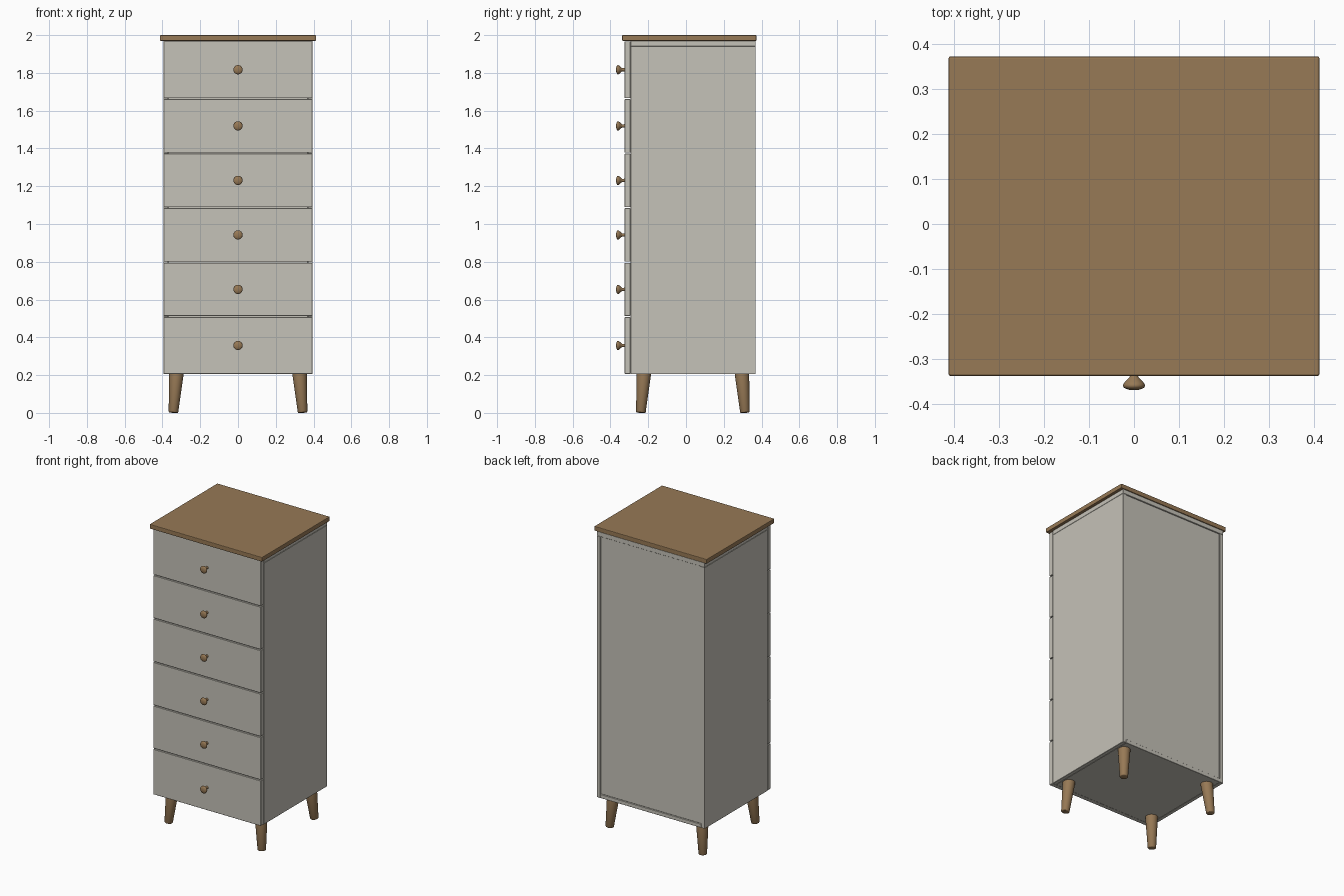
import bpy, bmesh, math
from mathutils import Vector

if "Cube" in bpy.data.objects:
    bpy.data.objects.remove(bpy.data.objects["Cube"])


def material(name, rgb):
    m = bpy.data.materials.new(name)
    m.diffuse_color = (*rgb, 1)
    m.use_nodes = True
    m.node_tree.nodes["Principled BSDF"].inputs["Base Color"].default_value = m.diffuse_color
    return m


GREY = material("warm grey paint", (0.56, 0.54, 0.48))
WOOD = material("brown wood", (0.31, 0.192, 0.092))


def finish(bm, name, mat, smooth=False):
    bmesh.ops.recalc_face_normals(bm, faces=bm.faces)
    me = bpy.data.meshes.new(name)
    for f in bm.faces:
        f.smooth = smooth
    bm.to_mesh(me)
    bm.free()
    me.materials.append(mat)
    ob = bpy.data.objects.new(name, me)
    bpy.context.collection.objects.link(ob)
    if smooth:
        bpy.ops.object.select_all(action='DESELECT')
        ob.select_set(True)
        bpy.context.view_layer.objects.active = ob
        bpy.ops.object.shade_smooth_by_angle(angle=math.radians(40))
    return ob


def box(name, x, y, z, mat, bevel=0.0015, segments=1):
    """Board spanning the given (low, high) ranges, with eased edges."""
    bm = bmesh.new()
    bmesh.ops.create_cube(bm, size=1)
    for v in bm.verts:
        v.co = [r[0] if c < 0 else r[1] for c, r in zip(v.co, (x, y, z))]
    ob = finish(bm, name, mat)
    mod = ob.modifiers.new("eased edges", 'BEVEL')
    mod.width = bevel
    mod.segments = segments
    return ob


def lathe(name, start, direction, profile, mat, sides=32):
    """Turned part: profile is (radius, distance along the axis)."""
    start, direction = Vector(start), Vector(direction).normalized()
    rot = direction.to_track_quat('Z', 'Y')
    bm = bmesh.new()
    rings = []
    for r, d in profile:
        rings.append([bm.verts.new(start + rot @ Vector(
            (r * math.cos(2 * math.pi * i / sides), r * math.sin(2 * math.pi * i / sides), d)))
            for i in range(sides)])
    for a, b in zip(rings, rings[1:]):
        for i in range(sides):
            j = (i + 1) % sides
            bm.faces.new((a[i], a[j], b[j], b[i]))
    bm.faces.new(rings[0])
    bm.faces.new(rings[-1])
    return finish(bm, name, mat, smooth=True)


HALF, T = 0.395, 0.025
FRONT, BACK = -0.294, 0.369
LOW, HIGH = 0.205, 1.94

# carcass panels
for side, label in ((-1, "left"), (1, "right")):
    box(label + "_side_panel", sorted((side * (HALF - T), side * HALF)),
        (FRONT, BACK), (LOW, HIGH), GREY)
box("upper_panel", (-HALF, HALF), (FRONT, BACK), (HIGH, 1.97), GREY)
box("bottom_panel", (-HALF + T, HALF - T), (FRONT, BACK), (LOW, LOW + 0.025), GREY)
box("back_panel", (-HALF + T, HALF - T), (BACK - 0.02, BACK - 0.006), (LOW + 0.025, HIGH), GREY)

# wooden top
box("wooden_top", (-0.413, 0.413), (-0.338, 0.373), (1.97, 2.0), WOOD, 0.004, 2)

# drawer fronts with turned knobs
edges = (0.204, 0.510, 0.7975, 1.0865, 1.375, 1.6635, 1.97)
knob = ((0.010, -0.002), (0.0085, 0.004), (0.008, 0.012), (0.011, 0.017), (0.019, 0.025),
        (0.0235, 0.031), (0.0245, 0.035), (0.023, 0.039), (0.018, 0.042), (0.010, 0.0445),
        (0.003, 0.045))
for n, (lo, hi) in enumerate(zip(edges, edges[1:]), 1):
    box(f"drawer_front_{n}", (-0.394, 0.394), (-0.325, FRONT - 0.001),
        (lo + 0.003, hi - 0.003), GREY)
    lathe(f"knob_{n}", (0, -0.325, (lo + hi) / 2), (0, -1, 0), knob, WOOD)

# splayed tapered legs
leg = ((0.038, 0), (0.038, 0.005), (0.0255, 0.204), (0.0235, 0.2075), (0.021, 0.2085))
for side, label in ((-1, "left"), (1, "right")):
    for y, splay, end in ((-0.223, -0.016, "front"), (0.296, 0.016, "back")):
        lathe(f"{end}_{label}_leg", (side * 0.326, y, 0.2085),
              (side * 0.016, splay, -0.205), leg, WOOD)
